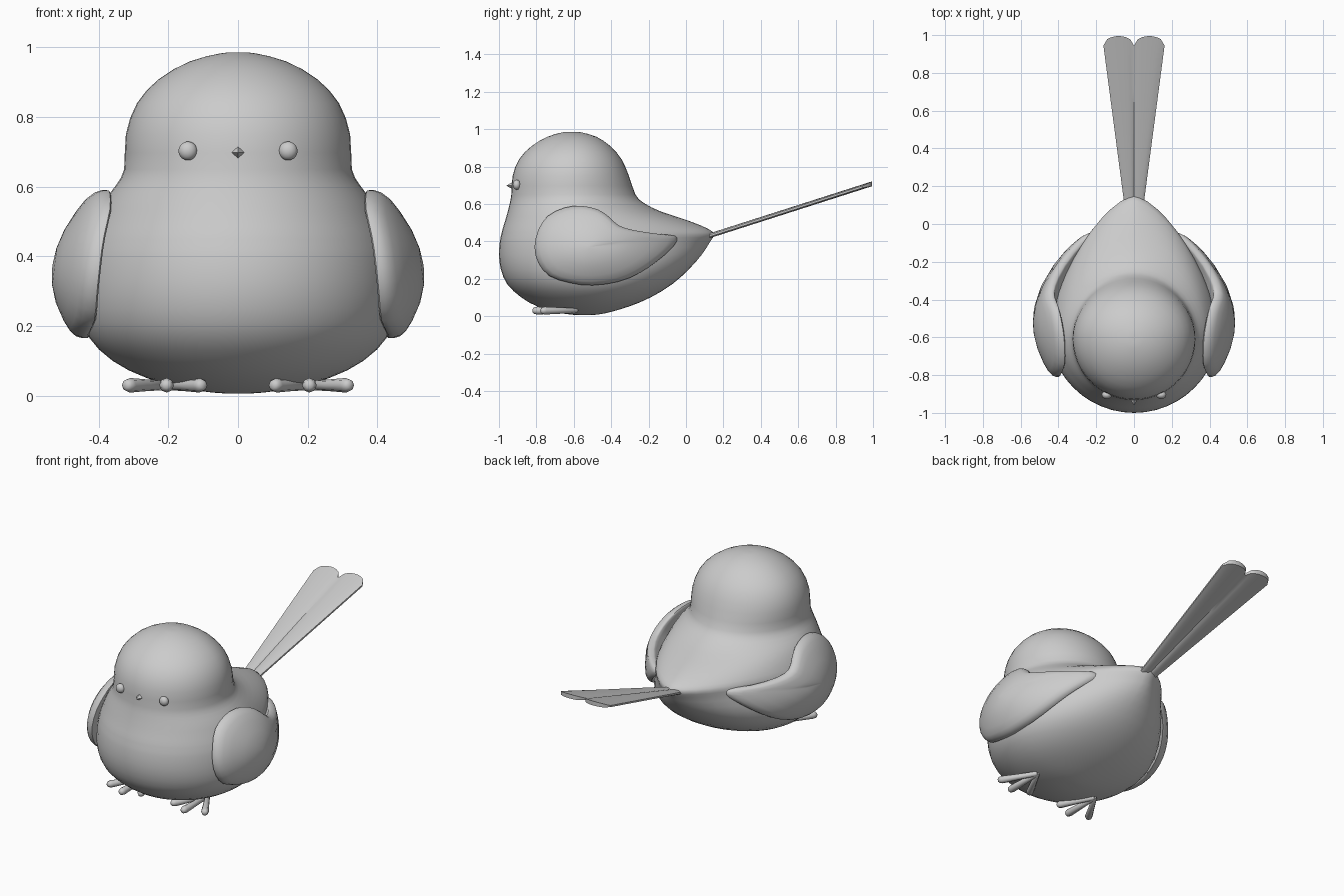
import bpy, bmesh, math
from mathutils import Vector

if "Cube" in bpy.data.objects:
    bpy.data.objects.remove(bpy.data.objects["Cube"])

grey = bpy.data.materials.new("soft_grey")
grey.diffuse_color = (0.6, 0.6, 0.6, 1)
grey.use_nodes = True
grey.node_tree.nodes["Principled BSDF"].inputs["Base Color"].default_value = grey.diffuse_color


def finish(bm, name, angle=40, mirror=False):
    """Turn a bmesh into a smooth-shaded object, optionally mirrored in x."""
    bmesh.ops.recalc_face_normals(bm, faces=bm.faces)
    me = bpy.data.meshes.new(name)
    bm.to_mesh(me)
    bm.free()
    ob = bpy.data.objects.new(name, me)
    bpy.context.collection.objects.link(ob)
    me.materials.append(grey)
    bpy.ops.object.select_all(action='DESELECT')
    bpy.context.view_layer.objects.active = ob
    ob.select_set(True)
    bpy.ops.object.shade_smooth_by_angle(angle=math.radians(angle))
    if mirror:
        m = ob.modifiers.new("mirror", 'MIRROR')
        m.use_mirror_merge = False
    return ob


def loft(bm, rings):
    """Bridge closed rings of points and cap both ends."""
    vs = [[bm.verts.new(p) for p in r] for r in rings]
    n = len(vs[0])
    for a, b in zip(vs, vs[1:]):
        for i in range(n):
            bm.faces.new((a[i], a[(i + 1) % n], b[(i + 1) % n], b[i]))
    bm.faces.new(vs[0][::-1])
    bm.faces.new(vs[-1])


def spline(rows, steps, closed=False):
    """Catmull-Rom through rows of numbers."""
    n, out = len(rows), []
    for i in range(n if closed else n - 1):
        idx = [i - 1, i, i + 1, i + 2]
        idx = [k % n if closed else min(max(k, 0), n - 1) for k in idx]
        p = [Vector(rows[k]) for k in idx]
        for s in range(steps):
            t = s / steps
            out.append(0.5 * (2 * p[1] + (p[2] - p[0]) * t
                       + (2 * p[0] - 5 * p[1] + 4 * p[2] - p[3]) * t * t
                       + (3 * p[1] - p[0] - 3 * p[2] + p[3]) * t ** 3))
    return out if closed else out + [Vector(rows[-1])]


# Body and head: height, half width, front y, back y, (back roundness is a rule)
sections = [
    (0.006, 0.03, -0.58, -0.50), (0.016, 0.13, -0.67, -0.43),
    (0.05, 0.26, -0.79, -0.31), (0.10, 0.36, -0.88, -0.19),
    (0.17, 0.43, -0.955, -0.075), (0.25, 0.453, -0.99, 0.015),
    (0.33, 0.453, -1.0, 0.085), (0.40, 0.445, -0.995, 0.13),
    (0.435, 0.437, -0.988, 0.15), (0.465, 0.427, -0.981, 0.123),
    (0.51, 0.408, -0.967, 0.015), (0.56, 0.383, -0.953, -0.135),
    (0.605, 0.35, -0.942, -0.225), (0.65, 0.327, -0.934, -0.27),
    (0.75, 0.322, -0.927, -0.305), (0.84, 0.29, -0.892, -0.345),
    (0.91, 0.226, -0.825, -0.405), (0.96, 0.138, -0.74, -0.48),
    (0.983, 0.05, -0.66, -0.56), (0.986, 0.01, -0.62, -0.6)]
rings = []
for z, w, front, back in spline(sections, 2):
    yc = front + w
    power = 2 - 0.5 * math.exp(-((z - 0.44) / 0.16) ** 2)
    ring = []
    for k in range(48):
        a = 2 * math.pi * k / 48
        c, s = math.cos(a), math.sin(a)
        if s <= 0:
            ring.append((w * c, yc + w * s, z))
        else:
            e = 2 / power
            x = math.copysign(abs(c) ** e, c)
            ring.append((w * x, yc + (back - yc) * s ** e, z))
    rings.append(ring)
bm = bmesh.new()
loft(bm, rings)
finish(bm, "body", 60)

# Wings: side outline (y, z), domed outwards
outline = [(-.81, .37), (-.79, .46), (-.74, .535), (-.65, .58), (-.56, .59),
           (-.47, .57), (-.41, .53), (-.36, .485), (-.28, .46), (-.15, .44),
           (-.06, .43), (-.05, .40), (-.09, .35), (-.16, .29), (-.25, .23),
           (-.36, .185), (-.5, .165), (-.62, .178), (-.73, .215), (-.79, .285)]
pts = spline(outline, 2, closed=True)


def wing_ring(scale, drop):
    ring = []
    for y, z in pts:
        y, z = -0.52 + (y + 0.52) * scale, 0.37 + (z - 0.37) * scale
        x = 0.535 - (1.95 if z > 0.34 else 2.2) * (z - 0.34) ** 2 - 1.2 * (y + 0.52) ** 2
        ring.append((x - drop, y, z))
    return ring


bm = bmesh.new()
loft(bm, [wing_ring(s, d) for s, d in (
    (0.05, 0.13), (0.5, 0.11), (0.85, 0.06), (0.97, 0.045), (1, 0.035), (1, 0.02),
    (0.97, 0.006), (0.9, 0), (0.75, 0), (0.5, 0), (0.25, 0), (0.03, 0))])
finish(bm, "wing", 50, mirror=True)

# Tail: tapered plate of two joined feathers with a notched end
bm = bmesh.new()
base, slope = Vector((0, 0.11, 0.425)), 0.32
grid = {}
NU, NT = 16, 8
for i in range(NU + 1):
    u = -1 + 2 * i / NU
    lobe = math.sqrt(max(0, 1 - (2 * abs(u) - 1) ** 2))
    length = 0.835 + 0.05 * lobe
    for j in range(NT + 1):
        t = j / NT
        x = u * (0.052 + 0.11 * t)
        y = length * t
        for side in (1, -1):
            z = slope * y + side * (0.005 + 0.008 * lobe)
            grid[i, j, side] = bm.verts.new(base + Vector((x, y, z)))
for i in range(NU):
    for j in range(NT):
        for s in (1, -1):
            bm.faces.new([grid[i + a, j + b, s] for a, b in ((0, 0), (1, 0), (1, 1), (0, 1))])
    for j in (0, NT):
        bm.faces.new((grid[i, j, 1], grid[i + 1, j, 1], grid[i + 1, j, -1], grid[i, j, -1]))
for j in range(NT):
    for i in (0, NU):
        bm.faces.new((grid[i, j, 1], grid[i, j + 1, 1], grid[i, j + 1, -1], grid[i, j, -1]))
finish(bm, "tail", 35)

# Feet: three rounded toes fanning forwards from the heel
heel = Vector((0.205, -0.58, 0.03))
for name, tip in (("inner_toe", (0.10, -0.775, 0.03)), ("middle_toe", (0.205, -0.82, 0.03)),
                  ("outer_toe", (0.322, -0.775, 0.03))):
    d = Vector(tip) - heel
    side = d.cross(Vector((0, 0, 1))).normalized()
    rings = []
    for t, r in ((0, .008), (.04, .014), (.5, .017), (.9, .021), (.97, .017), (1, .009)):
        rings.append([heel + d * t + side * r * math.cos(a) + Vector((0, 0, r * math.sin(a)))
                      for a in (math.pi * k / 4 for k in range(8))])
    bm = bmesh.new()
    loft(bm, rings)
    finish(bm, name, 50, mirror=True)

# Eyes: slightly flattened beads
bm = bmesh.new()
bmesh.ops.create_uvsphere(bm, u_segments=16, v_segments=10, radius=0.027)
for v in bm.verts:
    v.co = Vector((v.co.x + 0.144, v.co.y * 0.8 - 0.905, v.co.z + 0.703))
finish(bm, "eye", 60, mirror=True)

# Beak: small four-sided point
bm = bmesh.new()
rim = [(0.025, -0.92, 0.698), (0, -0.925, 0.718), (-0.025, -0.92, 0.698), (0, -0.925, 0.678)]
loft(bm, [[(x, -0.89, z) for x, y, z in rim], rim,
          [(x * 0.04, -0.96, 0.698 + (z - 0.698) * 0.04) for x, y, z in rim]])
finish(bm, "beak", 20)
